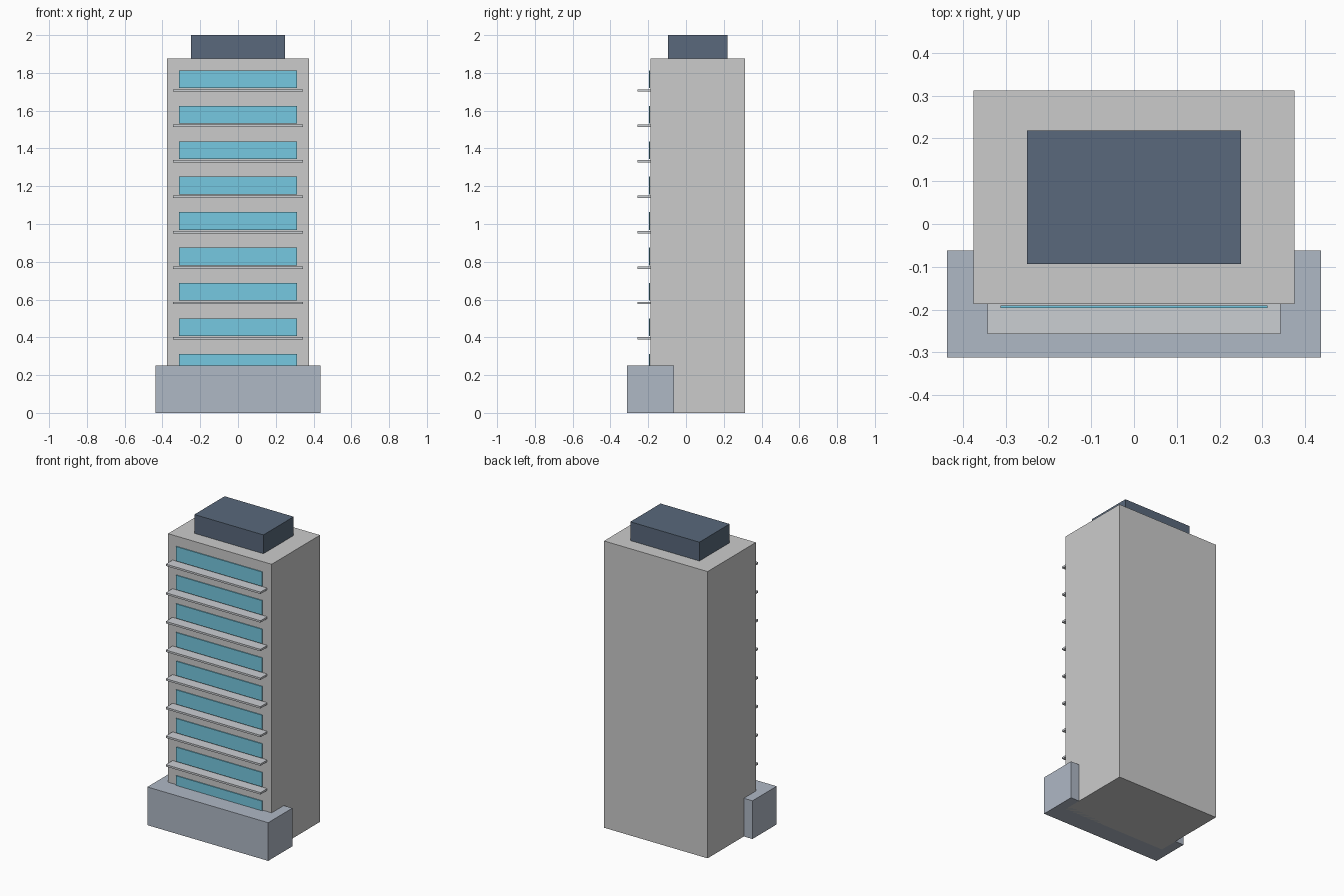
import bpy

if "Cube" in bpy.data.objects:
    bpy.data.objects.remove(bpy.data.objects["Cube"])


def material(name, rgb):
    m = bpy.data.materials.new(name)
    m.diffuse_color = (*rgb, 1)
    m.use_nodes = True
    m.node_tree.nodes["Principled BSDF"].inputs["Base Color"].default_value = m.diffuse_color
    return m


def box(name, x_half, y, z, mat=None):
    """Box symmetric in x, with (min, max) ranges in y and z."""
    bpy.ops.mesh.primitive_cube_add(
        size=1, location=(0, sum(y) / 2, sum(z) / 2))
    ob = bpy.context.object
    ob.name = name
    ob.scale = (2 * x_half, y[1] - y[0], z[1] - z[0])
    bpy.ops.object.transform_apply(location=False, rotation=False, scale=True)
    if mat:
        ob.data.materials.append(mat)
    return ob


glass = material("glass", (0.18, 0.58, 0.75))
stone = material("podium_stone", (0.43, 0.48, 0.56))
slate = material("roof_slate", (0.10, 0.14, 0.20))
pale = material("pale_concrete", (0.60, 0.62, 0.65))

# Main masses
box("tower", 0.375, (-0.1875, 0.3125), (0, 1.877))
box("podium", 0.4375, (-0.3125, -0.0625), (0, 0.25), stone)
box("roof_plant_room", 0.25, (-0.094, 0.2185), (1.877, 2.0), slate)

# Window bands with a balcony slab below each; the lowest sinks into the podium
PITCH = 0.1875
for i in range(9):
    z = 0.219 + PITCH * i
    box(f"window_band_{i + 1}", 0.3125, (-0.197, -0.191), (z, z + 0.094), glass)
    if i > 0:
        box(f"balcony_slab_{i + 1}", 0.343, (-0.257, -0.187),
            (z - 0.0185, z - 0.006), pale)
